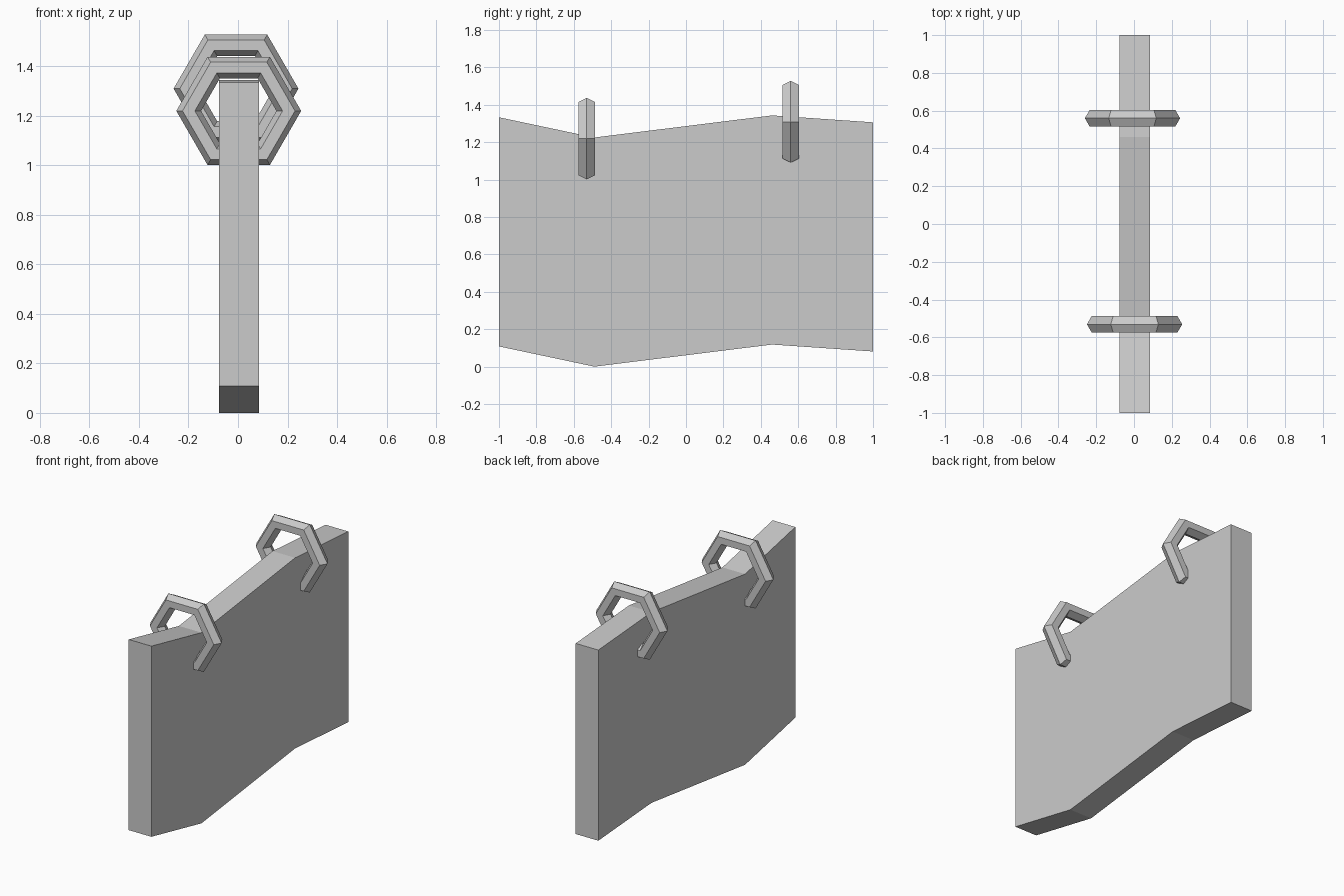
import bpy
import bmesh
from math import cos, sin, tau
from mathutils import Vector

cube = bpy.data.objects.get("Cube")
if cube:
    bpy.data.objects.remove(cube, do_unlink=True)

gray = bpy.data.materials.new("light_gray")
gray.use_nodes = True
color = (0.6, 0.6, 0.6, 1)
gray.diffuse_color = color
gray.node_tree.nodes["Principled BSDF"].inputs["Base Color"].default_value = color


def finish(name, bm):
    bmesh.ops.recalc_face_normals(bm, faces=bm.faces)
    mesh = bpy.data.meshes.new(name)
    bm.to_mesh(mesh)
    bm.free()
    mesh.materials.append(gray)
    obj = bpy.data.objects.new(name, mesh)
    bpy.context.collection.objects.link(obj)
    return obj


def bent_board(name, x_min, x_max, height, path):
    """Slab whose top and bottom edges follow the same bent path."""
    bm = bmesh.new()
    lower = [bm.verts.new((x_min, y, z)) for y, z in path]
    upper = [bm.verts.new((x_min, y, z + height)) for y, z in reversed(path)]
    side = bm.faces.new(lower + upper)
    out = bmesh.ops.extrude_face_region(bm, geom=[side])
    moved = [v for v in out["geom"] if isinstance(v, bmesh.types.BMVert)]
    bmesh.ops.translate(bm, verts=moved, vec=(x_max - x_min, 0, 0))
    return finish(name, bm)


def hex_ring(name, center, major=0.202, minor=0.05, sides=6):
    """Six-sided ring with a six-sided section, axis along y."""
    bm = bmesh.new()
    loops = []
    for i in range(sides):
        a = tau * i / sides
        loop = []
        for j in range(sides):
            b = tau * j / sides
            r = major + minor * cos(b)
            point = Vector((r * cos(a), minor * sin(b), r * sin(a)))
            loop.append(bm.verts.new(point + Vector(center)))
        loops.append(loop)
    for i in range(sides):
        p, q = loops[i - 1], loops[i]
        for j in range(sides):
            bm.faces.new((p[j - 1], p[j], q[j], q[j - 1]))
    return finish(name, bm)


# Hanging board with a wavy run from front to back
bent_board("board", -0.077, 0.084, 1.225,
           [(-1, 0.108), (-0.49, 0), (0.46, 0.118), (1, 0.081)])

# Rings looped through the top edge
hex_ring("front_ring", (0.003, -0.531, 1.219))
hex_ring("back_ring", (-0.008, 0.56, 1.309))
